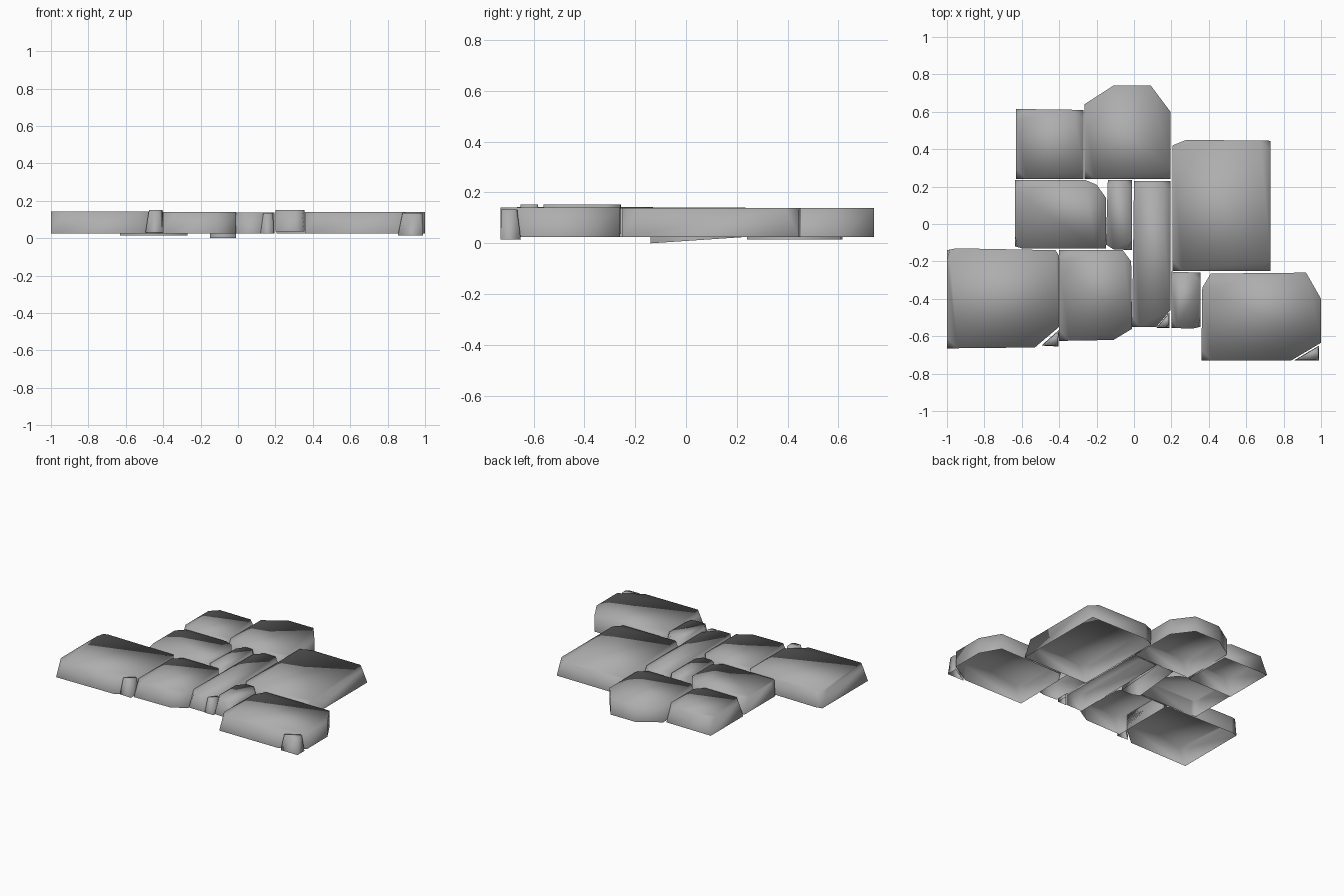
import bpy, bmesh
from mathutils import Vector

if "Cube" in bpy.data.objects:
    bpy.data.objects.remove(bpy.data.objects["Cube"])

# dark grey stone
rock = bpy.data.materials.new("dark_stone")
rock.diffuse_color = (0.42, 0.42, 0.42, 1)
rock.use_nodes = True
rock.node_tree.nodes["Principled BSDF"].inputs["Base Color"].default_value = rock.diffuse_color


def stone(name, outline, bottom=0.03, top=0.14, cut=0.055, taper=0.0, front_bottom=None):
    """Hollow paving stone, open below: walls rise from the outline to a lid
    whose square corners are clipped, shaded smooth throughout."""
    pts = [Vector(p) for p in outline]
    n = len(pts)
    centre = sum(pts, Vector((0, 0))) / n
    y0, y1 = min(p.y for p in pts), max(p.y for p in pts)
    fb = bottom if front_bottom is None else front_bottom
    bm = bmesh.new()
    low = [bm.verts.new((p.x, p.y, fb + (bottom - fb) * (p.y - y0) / (y1 - y0))) for p in pts]

    # lid vertices: two at each sharp corner, one elsewhere
    high = []
    for i, p in enumerate(pts):
        a, b = pts[i - 1] - p, pts[(i + 1) % n] - p
        if a.angle(b) < 1.95:
            spots = [p + e.normalized() * min(cut, e.length * 0.3) for e in (a, b)]
        else:
            spots = [p]
        high.append([bm.verts.new((*q.lerp(centre, taper), top)) for q in spots])

    for i in range(n):
        j = (i + 1) % n
        bm.faces.new((low[i], low[j], high[j][0], high[i][-1]))
        if len(high[i]) == 2:
            bm.faces.new((low[i], high[i][1], high[i][0]))
    bm.faces.new([v for group in high for v in group])
    for f in bm.faces:
        f.smooth = True
    me = bpy.data.meshes.new(name)
    bm.to_mesh(me)
    bm.free()
    me.materials.append(rock)
    ob = bpy.data.objects.new(name, me)
    bpy.context.collection.objects.link(ob)
    return ob


# large paving slabs
stone("slab_front_left", [(-1, -.665), (-.53, -.66), (-.40, -.55), (-.40, -.17),
                          (-.42, -.14), (-.95, -.13), (-1, -.14)], .025, .143)
stone("slab_front_middle", [(-.40, -.625), (-.11, -.62), (-.01, -.56), (-.015, -.20),
                            (-.06, -.14), (-.40, -.14)], .025, .14)
stone("slab_middle_left", [(-.635, -.12), (-.60, -.13), (-.15, -.13), (-.15, .14),
                           (-.20, .21), (-.26, .235), (-.635, .235)], .025, .14)
stone("slab_back_left", [(-.63, .24), (-.27, .24), (-.27, .61), (-.63, .615)], .015, .138)
stone("slab_back", [(-.265, .24), (.195, .24), (.195, .60), (.09, .74), (-.11, .74), (-.265, .64)], .025, .138)
stone("slab_right", [(.205, -.25), (.73, -.25), (.73, .445), (.28, .45), (.205, .42)], .025, .138)
stone("slab_front_right", [(.36, -.73), (.84, -.73), (1, -.635), (1, -.40), (.92, -.26),
                           (.41, -.265), (.365, -.34)], .025, .14)

# narrow paving strips
stone("strip_middle", [(-.15, -.11), (-.11, -.135), (-.01, -.14), (-.01, .235), (-.14, .235)],
      .025, .14, front_bottom=0.0)
stone("strip_long", [(-.01, -.55), (.12, -.55), (.195, -.46), (.195, .23), (0, .23)], .025, .138)
stone("strip_right", [(.20, -.555), (.31, -.56), (.355, -.55), (.355, -.26), (.20, -.255)], .036, .152)

# corner pebbles
for name, pts, bottom, top in [
    ("pebble_left", [(-.495, -.65), (-.405, -.655), (-.40, -.565)], .03, .152),
    ("pebble_middle", [(.12, -.555), (.19, -.555), (.19, -.47)], .025, .136),
    ("pebble_right", [(.855, -.73), (.99, -.73), (.99, -.65)], .015, .134),
]:
    stone(name, pts, bottom, top, cut=.02, taper=.1)
